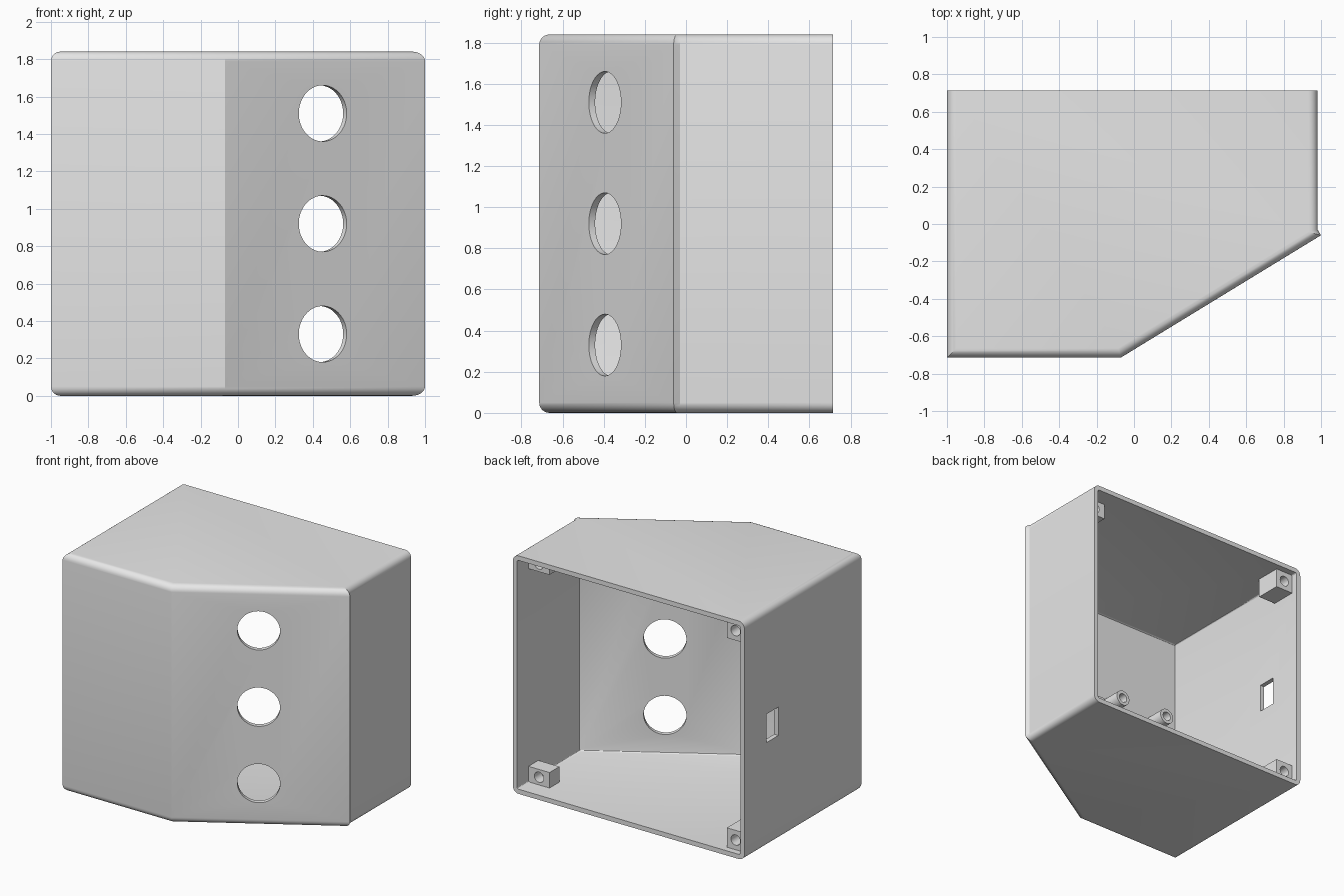
import bpy, bmesh, math
from mathutils import Vector, Matrix

if "Cube" in bpy.data.objects:
    bpy.data.objects.remove(bpy.data.objects["Cube"], do_unlink=True)

H, HALF, WALL, FILLET = 1.84, 0.714, 0.036, 0.05
BACK = Vector((0, 1, 0))

grey = bpy.data.materials.new("light_grey_plastic")
grey.use_nodes = True
grey.diffuse_color = (0.8, 0.8, 0.8, 1)
grey.node_tree.nodes["Principled BSDF"].inputs["Base Color"].default_value = (0.8, 0.8, 0.8, 1)


def finish(bm, name):
    bmesh.ops.recalc_face_normals(bm, faces=bm.faces)
    mesh = bpy.data.meshes.new(name)
    bm.to_mesh(mesh)
    bm.free()
    mesh.materials.append(grey)
    obj = bpy.data.objects.new(name, mesh)
    bpy.context.collection.objects.link(obj)
    return obj


def inset(plan, d, back):
    """Move every edge of a counter-clockwise plan inwards; the back edge has its own offset."""
    pts = [Vector(p) for p in plan]
    lines = []
    for i, a in enumerate(pts):
        u = (pts[(i + 1) % len(pts)] - a).normalized()
        n = Vector((-u.y, u.x))
        lines.append((n, n.dot(a) + (back if u.x < -0.99 else d)))
    out = []
    for i in range(len(pts)):
        (n, c), (m, e) = lines[i - 1], lines[i]
        det = n.x * m.y - n.y * m.x
        out.append(((c * m.y - n.y * e) / det, (n.x * e - c * m.x) / det))
    return out


def rounded_prism(name, plan, z0, z1, r, steps=6):
    """Stack of plan rings with rounded upper and lower rims."""
    arc = [(r * (1 - math.sin(a)), r * (1 - math.cos(a)))
           for a in (math.pi / 2 * k / steps for k in range(steps + 1))]
    levels = [(d, z0 + h) for d, h in arc] + [(d, z1 - h) for d, h in reversed(arc)]
    levels = [(d, z) for d, z in levels]
    bm = bmesh.new()
    rings = []
    for d, z in levels:
        rings.append([bm.verts.new((x, y, z)) for x, y in inset(plan, d, 0)])
    n = len(plan)
    for lo, hi in zip(rings, rings[1:]):
        for i in range(n):
            j = (i + 1) % n
            bm.faces.new((lo[i], lo[j], hi[j], hi[i]))
    bm.faces.new(rings[0][::-1])
    bm.faces.new(rings[-1])
    return finish(bm, name)


def box(name, lo, hi):
    lo, hi = Vector(lo), Vector(hi)
    bm = bmesh.new()
    bmesh.ops.create_cube(bm, size=1, matrix=Matrix.Translation((lo + hi) / 2)
                          @ Matrix.Diagonal((*(hi - lo), 1)))
    return finish(bm, name)


def cylinder(name, centre, axis, radius, length, sides=32):
    bm = bmesh.new()
    turn = axis.to_track_quat('Z', 'Y').to_matrix().to_4x4()
    bmesh.ops.create_cone(bm, cap_ends=True, segments=sides, radius1=radius, radius2=radius,
                          depth=length, matrix=Matrix.Translation(centre) @ turn)
    return finish(bm, name)


def cut(obj, cutter):
    mod = obj.modifiers.new("cut", 'BOOLEAN')
    mod.operation, mod.solver, mod.object = 'DIFFERENCE', 'EXACT', cutter
    bpy.context.view_layer.objects.active = obj
    bpy.ops.object.modifier_apply(modifier=mod.name)
    bpy.data.objects.remove(cutter, do_unlink=True)


def smooth(obj):
    bpy.ops.object.select_all(action='DESELECT')
    obj.select_set(True)
    bpy.context.view_layer.objects.active = obj
    bpy.ops.object.shade_smooth_by_angle(angle=math.radians(30))


# Shell: outer body with a slanted front panel whose end stands proud of the side
front = [(-1, HALF), (-1, -HALF), (-0.07, -HALF)]
outer = front + [(1, -0.06), (0.981, -0.029), (0.981, HALF)]
shell = rounded_prism("enclosure_shell", outer, 0, H, FILLET)

# Hollow interior, open at the back
slant = Vector((1.07, HALF - 0.06, 0)).normalized()
corner_y = -HALF + 1.051 * slant.y / slant.x
inner = inset(front + [(0.981, corner_y), (0.981, HALF)], WALL, -0.1)
cut(shell, rounded_prism("cavity", inner, WALL, H - WALL, 0.014, 3))

# Three round holes in the slanted panel
normal = Vector((slant.y, -slant.x, 0))
for z in (0.33, 0.92, 1.51):
    spot = Vector((0.453, -HALF + 0.523 * slant.y / slant.x, z))
    cut(shell, cylinder("round_hole", spot, normal, 0.15, 0.2, 64))

# Rectangular port in the side wall
cut(shell, box("port", (-1.1, 0.30, 0.81), (-0.9, 0.445, 1.03)))
smooth(shell)


# Screw blocks in the four corners of the open back
def screw_block(name, x, inward, top, width, height, recess, depth):
    y = HALF - recess
    z = H - WALL - height if top else WALL
    overlap = 0.01
    xs = sorted((x - inward * overlap, x + inward * width))
    z0, z1 = (z, z + height + overlap) if top else (z - overlap, z + height)
    block = box(name, (xs[0], y - depth, z0), (xs[1], y, z1))
    centre = (x + inward * width / 2, y, z + height / 2)
    cut(block, cylinder("screw_hole", centre, BACK, 0.04, depth * 1.4, 24))
    smooth(block)


for top in (False, True):
    level = "upper" if top else "lower"
    screw_block(level + "_right_screw_block", -1 + WALL, 1, top, 0.15, 0.15, 0.05, 0.2)
    screw_block(level + "_left_screw_block", 0.981 - WALL, -1, top, 0.18, 0.12, 0.14, 0.12)

# Hollow standoffs on the inside of the front wall
for x, side in ((-0.75, "right"), (-0.33, "left")):
    for z, level in ((0.79, "lower"), (1.05, "upper")):
        base = -HALF + WALL - 0.01
        post = cylinder(f"{level}_{side}_standoff", (x, base + 0.085, z), BACK, 0.06, 0.17)
        cut(post, cylinder("standoff_hole", (x, base + 0.17, z), BACK, 0.035, 0.24, 24))
        smooth(post)
